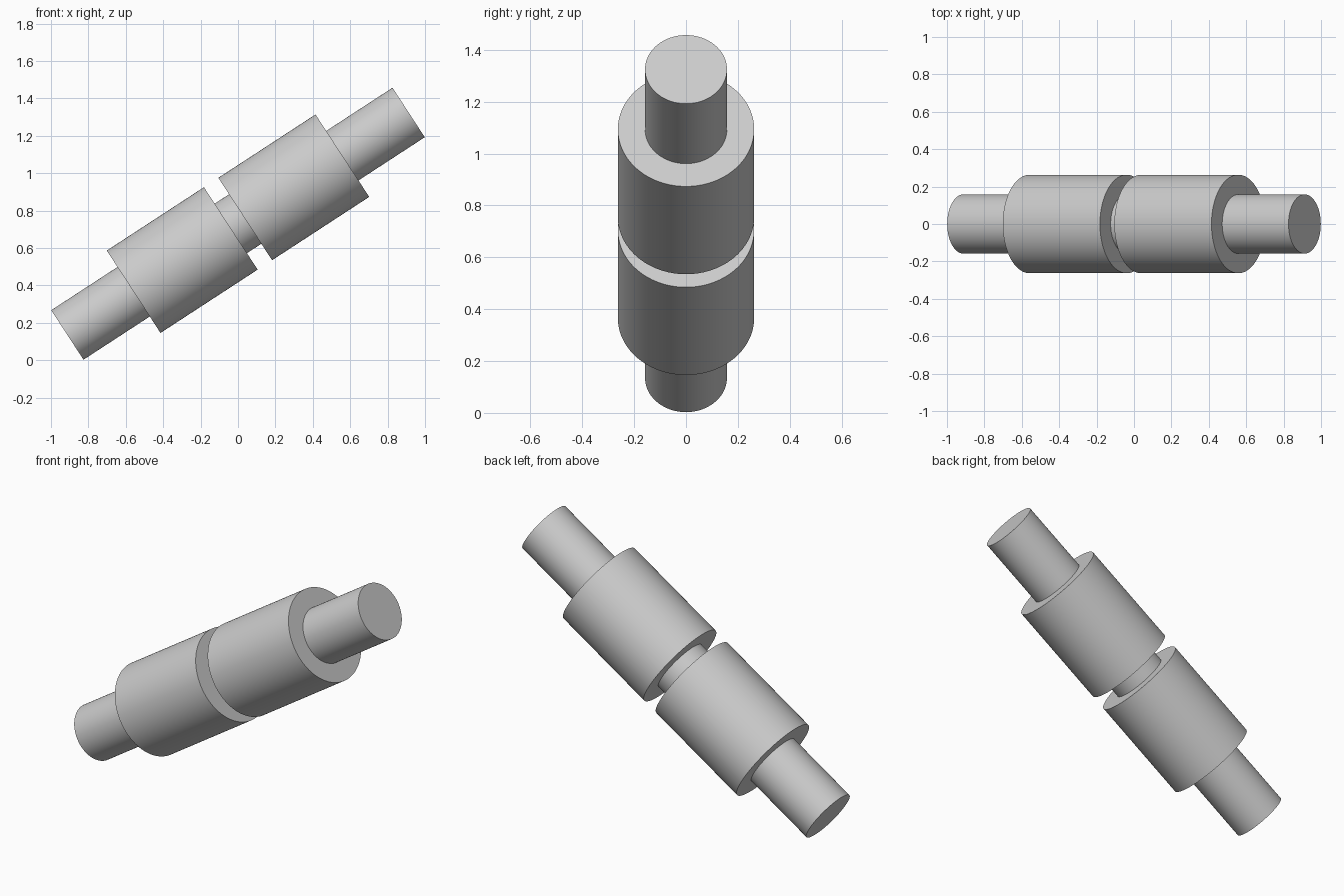
import bpy
import math
from mathutils import Vector

if "Cube" in bpy.data.objects:
    bpy.data.objects.remove(bpy.data.objects["Cube"])

TILT = math.radians(33.1)                       # slope of the axis above horizontal
AXIS = Vector((math.cos(TILT), 0, math.sin(TILT)))
CENTRE = Vector((0, 0, 0.73))


def rod(name, start, end, radius):
    """Cylinder between two distances along the sloping axis."""
    bpy.ops.mesh.primitive_cylinder_add(
        vertices=96, radius=radius, depth=end - start,
        location=CENTRE + AXIS * (start + end) / 2,
        rotation=(0, math.pi / 2 - TILT, 0))
    obj = bpy.context.object
    obj.name = name
    bpy.ops.object.shade_smooth_by_angle(angle=math.radians(35))
    return obj


# Thin shaft running the full length, seen at both ends and in the central gap
rod("shaft", -1.089, 1.089, 0.158)

# Two thick sleeves, mirrored about the middle
rod("lower_sleeve", -0.666, -0.046, 0.263)
rod("upper_sleeve", 0.046, 0.666, 0.263)
